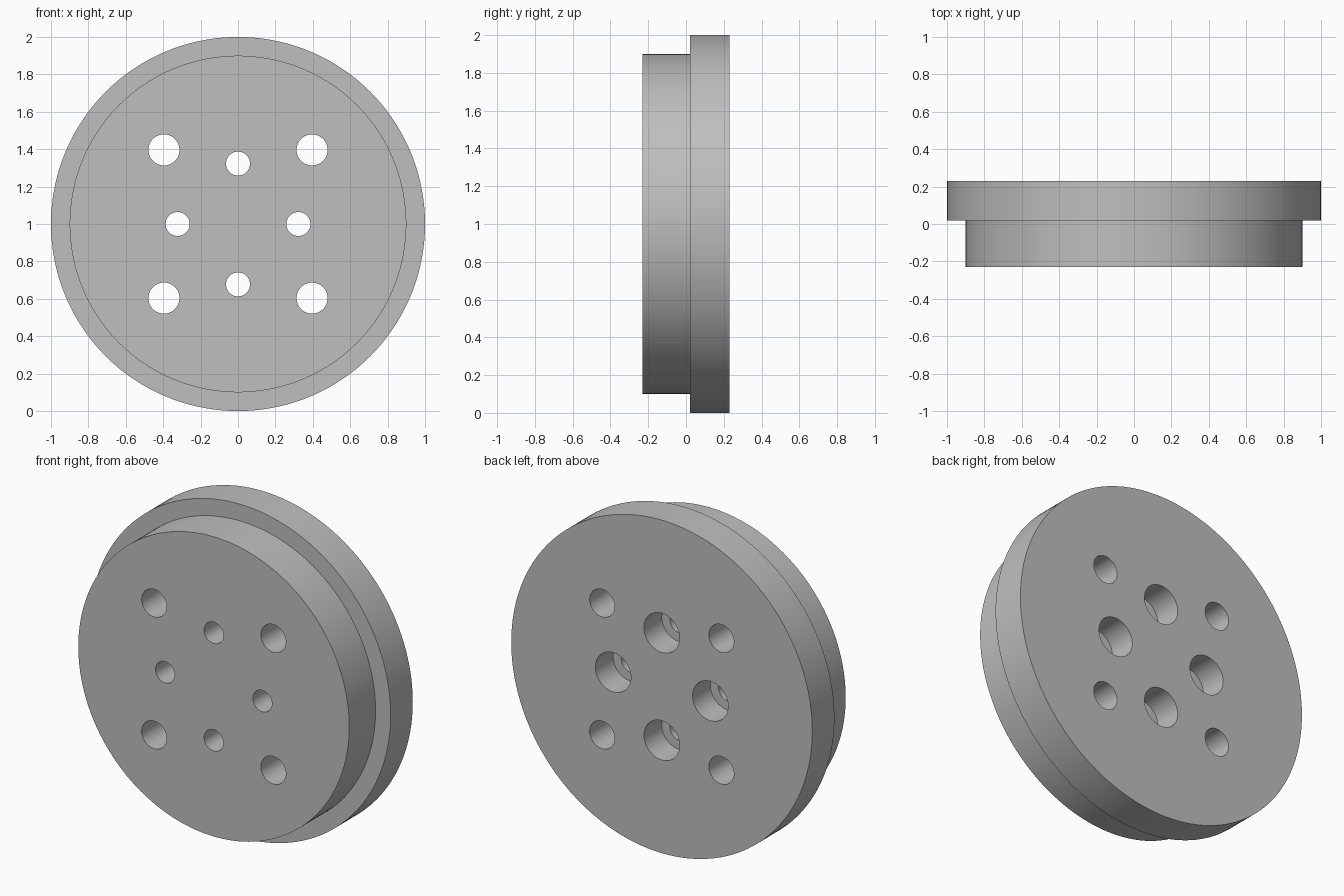
import bpy, bmesh, math
from mathutils import Vector

cube = bpy.data.objects.get("Cube")
if cube:
    bpy.data.objects.remove(cube, do_unlink=True)

FRONT, STEP, BACK = -0.23, 0.02, 0.23
BORE_FLOOR = BACK - 0.168

grey = bpy.data.materials.new("machined_grey")
grey.use_nodes = True
color = (0.52, 0.52, 0.52, 1)
grey.diffuse_color = color
grey.node_tree.nodes["Principled BSDF"].inputs["Base Color"].default_value = color


def turned(name, profile, x=0, z=1, steps=64):
    """Solid of revolution about a y-parallel axis; profile is (radius, y) pairs."""
    bm = bmesh.new()
    verts = [bm.verts.new((r, y, 0)) for r, y in profile]
    edges = [bm.edges.new(pair) for pair in zip(verts, verts[1:])]
    bmesh.ops.spin(bm, geom=verts + edges, cent=(0, 0, 0), axis=(0, 1, 0),
                   angle=math.tau, steps=steps)
    bmesh.ops.remove_doubles(bm, verts=bm.verts, dist=1e-5)
    # Close both ends with flat caps
    bmesh.ops.holes_fill(bm, edges=[e for e in bm.edges if e.is_boundary], sides=0)
    bmesh.ops.recalc_face_normals(bm, faces=bm.faces)
    bmesh.ops.translate(bm, verts=bm.verts, vec=Vector((x, 0, z)))
    mesh = bpy.data.meshes.new(name)
    bm.to_mesh(mesh)
    bm.free()
    mesh.materials.append(grey)
    obj = bpy.data.objects.new(name, mesh)
    bpy.context.collection.objects.link(obj)
    return obj


# Stepped disc: narrow hub in front, wide flange behind
disc = turned("flanged_disc", [(0.9, FRONT), (0.9, STEP), (1, STEP), (1, BACK)], steps=144)

# Through holes at the corners, counterbored holes on the axes
cutters = []
for i in range(4):
    a = i * math.pi / 2
    b = a + math.pi / 4
    cutters.append(turned("corner_hole_cutter", [(0.083, FRONT - 0.1), (0.083, BACK + 0.1)],
                          0.56 * math.cos(b), 1 + 0.56 * math.sin(b)))
    cutters.append(turned("bolt_hole_cutter",
                          [(0.064, FRONT - 0.1), (0.064, BORE_FLOOR),
                           (0.118, BORE_FLOOR), (0.118, BACK + 0.1)],
                          0.323 * math.cos(a), 1 + 0.323 * math.sin(a)))

bpy.ops.object.select_all(action='DESELECT')
disc.select_set(True)
bpy.context.view_layer.objects.active = disc
for cutter in cutters:
    cutter.hide_render = True
    mod = disc.modifiers.new("hole", 'BOOLEAN')
    mod.operation = 'DIFFERENCE'
    mod.solver = 'EXACT'
    mod.object = cutter
    bpy.ops.object.modifier_apply(modifier=mod.name)
for cutter in cutters:
    bpy.data.objects.remove(cutter, do_unlink=True)

bpy.ops.object.shade_smooth_by_angle(angle=math.radians(30))
